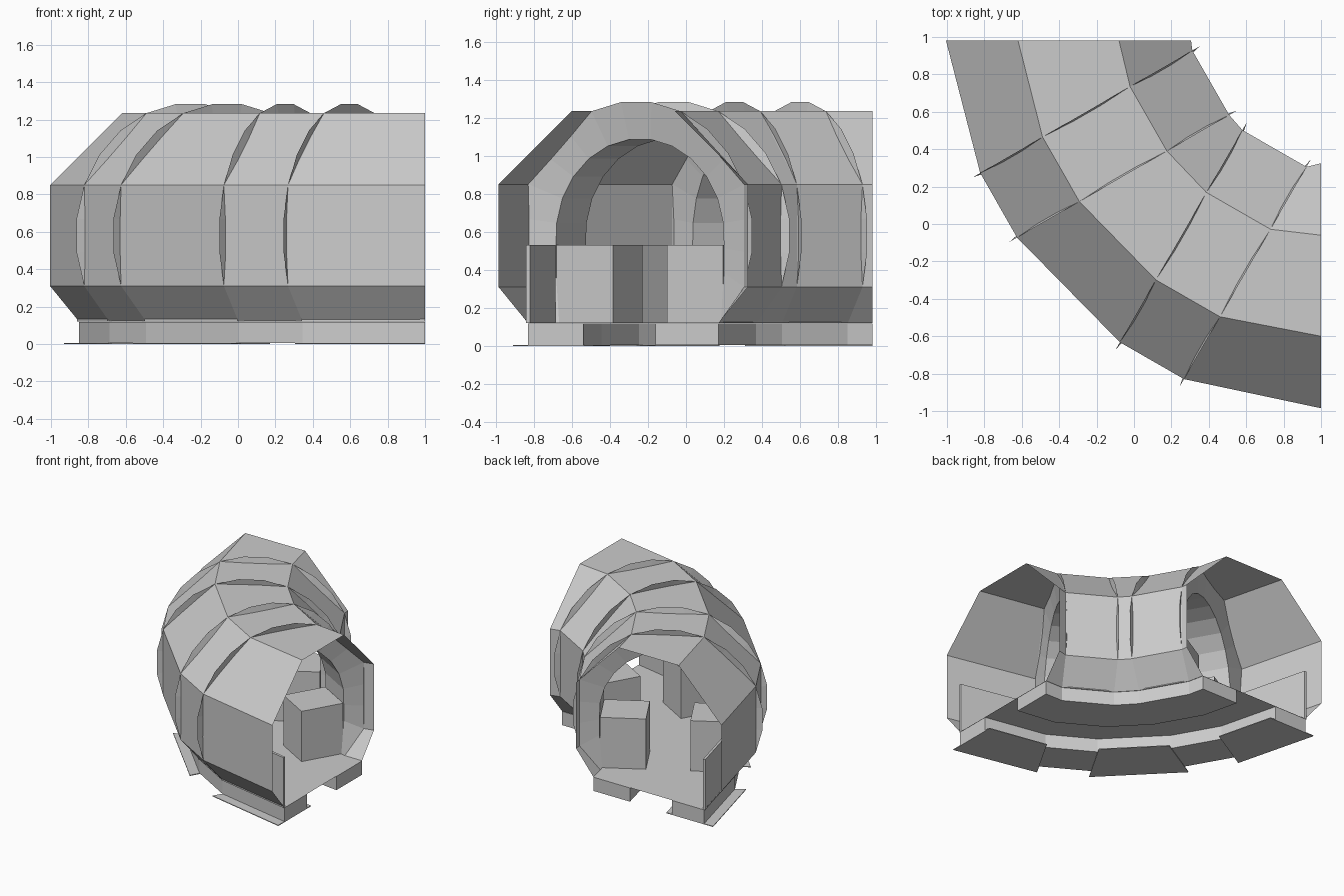
import bpy, bmesh, math
from mathutils import Vector

if "Cube" in bpy.data.objects:
    bpy.data.objects.remove(bpy.data.objects["Cube"])

A, B = math.cos(math.radians(30)), 0.5
# Path frames: centre (x, y) and direction across the tunnel towards the inside of the bend
R = [((-0.35, 0.98), (1, 0)), ((-0.255, 0.60), (A, B)), ((-0.058, 0.255), (A, B)),
     ((0.252, -0.065), (B, A)), ((0.595, -0.262), (B, A)), ((1.0, -0.33), (0, 1))]
CZ = 0.58      # height of the tube axis
FLOOR = 0.12


def loft(name, sections, closed=False, caps=False):
    """Join profiles of (across, z) placed on path frames."""
    bm = bmesh.new()
    rows = []
    for (c, d), prof in sections:
        rows.append([bm.verts.new((c[0] + s * d[0], c[1] + s * d[1], z)) for s, z in prof])
    n = len(rows[0])
    for a, b in zip(rows, rows[1:]):
        for i in range(n if closed else n - 1):
            j = (i + 1) % n
            bm.faces.new((a[i], a[j], b[j], b[i]))
    if caps:
        bm.faces.new(rows[0])
        bm.faces.new(rows[-1][::-1])
    bmesh.ops.recalc_face_normals(bm, faces=bm.faces)
    me = bpy.data.meshes.new(name)
    bm.to_mesh(me)
    bm.free()
    ob = bpy.data.objects.new(name, me)
    bpy.context.collection.objects.link(ob)
    return ob


def bar(name, frames, s0, s1, z0, z1):
    prof = [(s0, z0), (s1, z0), (s1, z1), (s0, z1)]
    return loft(name, [(f, prof) for f in frames], True, True)


def between(f, g, dist):
    """Frame f moved towards frame g."""
    a, b = Vector(f[0]), Vector(g[0])
    return (tuple(a + (b - a).normalized() * dist), f[1])


# Octagonal shell and floor
half = [(0.5, FLOOR), (0.655, 0.31), (0.655, 0.85), (0.27, 1.235)]
octagon = [(-s, z) for s, z in half] + half[::-1]
loft("tunnel_shell", [(f, octagon) for f in R])
loft("floor", [(f, [(-0.5, FLOOR), (0.5, FLOOR)]) for f in R])

# Round rib flares, arch lining and legs of the two straight modules
angles = [math.radians(-22.5 + 15 * i) for i in range(16)]
rim = [(0.708 * math.cos(a), CZ + 0.708 * math.sin(a)) for a in angles]
arch = []
for a in angles:
    s, z = 0.51 * math.cos(a), CZ + 0.51 * math.sin(a)
    if math.sin(a) < 0:
        s = math.copysign(0.51, s)
    arch.append((s, z))
rim = [(0.5, FLOOR)] + rim + [(-0.5, FLOOR)]
arch = [(0.49, FLOOR)] + arch + [(-0.49, FLOOR)]
for k, (f, g) in enumerate([(R[1], R[2]), (R[3], R[4])]):
    fi, gi = between(f, g, 0.04), between(g, f, 0.04)
    loft(f"arch_lining_{k}", [(f, rim), (fi, arch), (gi, arch), (g, rim)])
    for side, sg in (("outer", -1), ("inner", 1)):
        bar(f"arch_leg_{side}_{k}", [fi, gi], sg * 0.165, sg * 0.505, FLOOR, 0.53)

# Low side panels in the open sections
for k, (f, g) in enumerate([(R[0], R[1]), (R[2], R[3]), (R[4], R[5])]):
    bar(f"low_panel_{k}", [f, g], -0.51, -0.49, FLOOR, 0.53)

# Skirts under both edges, and ground plates
bar("outer_skirt", R, -0.5, -0.21, 0.006, FLOOR - 0.002)
bar("inner_skirt", R, 0.17, 0.5, 0.006, FLOOR - 0.002)
for k, (f, g) in enumerate([(R[0], R[1]), (R[2], R[3]), (R[4], R[5])]):
    bar(f"ground_plate_{k}", [f, g], -0.58, -0.16, 0.0, 0.006)
